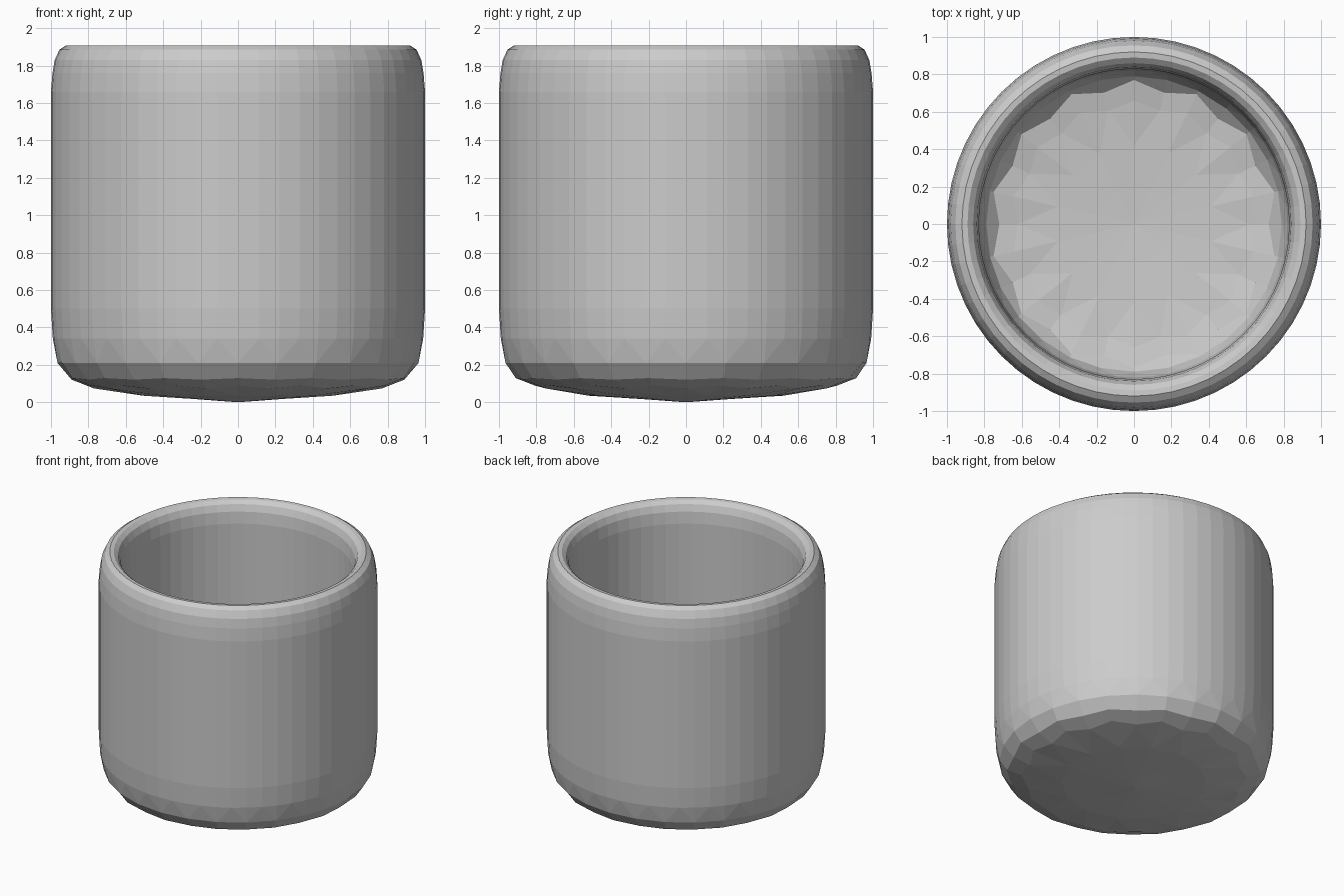
import bpy, bmesh, math

if "Cube" in bpy.data.objects:
    bpy.data.objects.remove(bpy.data.objects["Cube"])

SIDES = 56

clay = bpy.data.materials.new("plain_grey")
clay.diffuse_color = (0.6, 0.6, 0.6, 1)
clay.use_nodes = True
clay.node_tree.nodes["Principled BSDF"].inputs["Base Color"].default_value = clay.diffuse_color

# Profile from the outer base, over the rim, down to the inner floor:
# radius, height, side count, scallop depth
profile = [
    (0.25, 0.018, 14, 0), (0.52, 0.035, 14, 0), (0.79, 0.082, 28, 0.02),
    (0.90, 0.125, 28, 0.01), (0.965, 0.21, 28, 0), (0.99, 0.34, 56, 0),
    (1.0, 0.50, 56, 0), (1.0, 1.66, 56, 0), (0.992, 1.76, 56, 0),
    (0.98, 1.83, 56, 0), (0.955, 1.885, 56, 0), (0.92, 1.908, 56, 0),
    (0.89, 1.905, 56, 0), (0.86, 1.88, 56, 0), (0.84, 1.83, 56, 0),
    (0.83, 1.74, 56, 0), (0.83, 0.50, 56, 0), (0.82, 0.37, 56, 0),
    (0.79, 0.28, 28, 0), (0.745, 0.235, 28, 0.025), (0.64, 0.215, 28, 0.02),
    (0.42, 0.195, 14, 0), (0.2, 0.183, 14, 0),
]

bm = bmesh.new()


def ring(radius, height, count, scallop):
    verts = []
    for i in range(count):
        a = math.pi / 2 + math.tau * i / count
        d = scallop * (1 if i % 2 == 0 else -1)
        verts.append(bm.verts.new(((radius + d) * math.cos(a),
                                   (radius + d) * math.sin(a),
                                   height + 0.4 * d)))
    return verts


def bridge(a, b):
    """Join two rings; the finer one may have twice the sides."""
    if len(a) < len(b):
        a, b = b, a
    n, m = len(a), len(b)
    for j in range(m):
        k = (j + 1) % m
        if n == m:
            bm.faces.new((a[j], a[k], b[k], b[j]))
        else:
            p, q, r = a[2 * j], a[2 * j + 1], a[(2 * j + 2) % n]
            bm.faces.new((p, q, b[j]))
            bm.faces.new((q, b[k], b[j]))
            bm.faces.new((q, r, b[k]))


def cap(loop, height):
    centre = bm.verts.new((0, 0, height))
    for i, v in enumerate(loop):
        bm.faces.new((v, loop[(i + 1) % len(loop)], centre))


# Cup wall, base and floor
rings = [ring(*p) for p in profile]
for lower, upper in zip(rings, rings[1:]):
    bridge(lower, upper)
cap(rings[0], 0.0)
cap(rings[-1], 0.175)
bmesh.ops.recalc_face_normals(bm, faces=bm.faces[:])

mesh = bpy.data.meshes.new("cup")
bm.to_mesh(mesh)
bm.free()
mesh.materials.append(clay)
cup = bpy.data.objects.new("cup", mesh)
bpy.context.collection.objects.link(cup)
